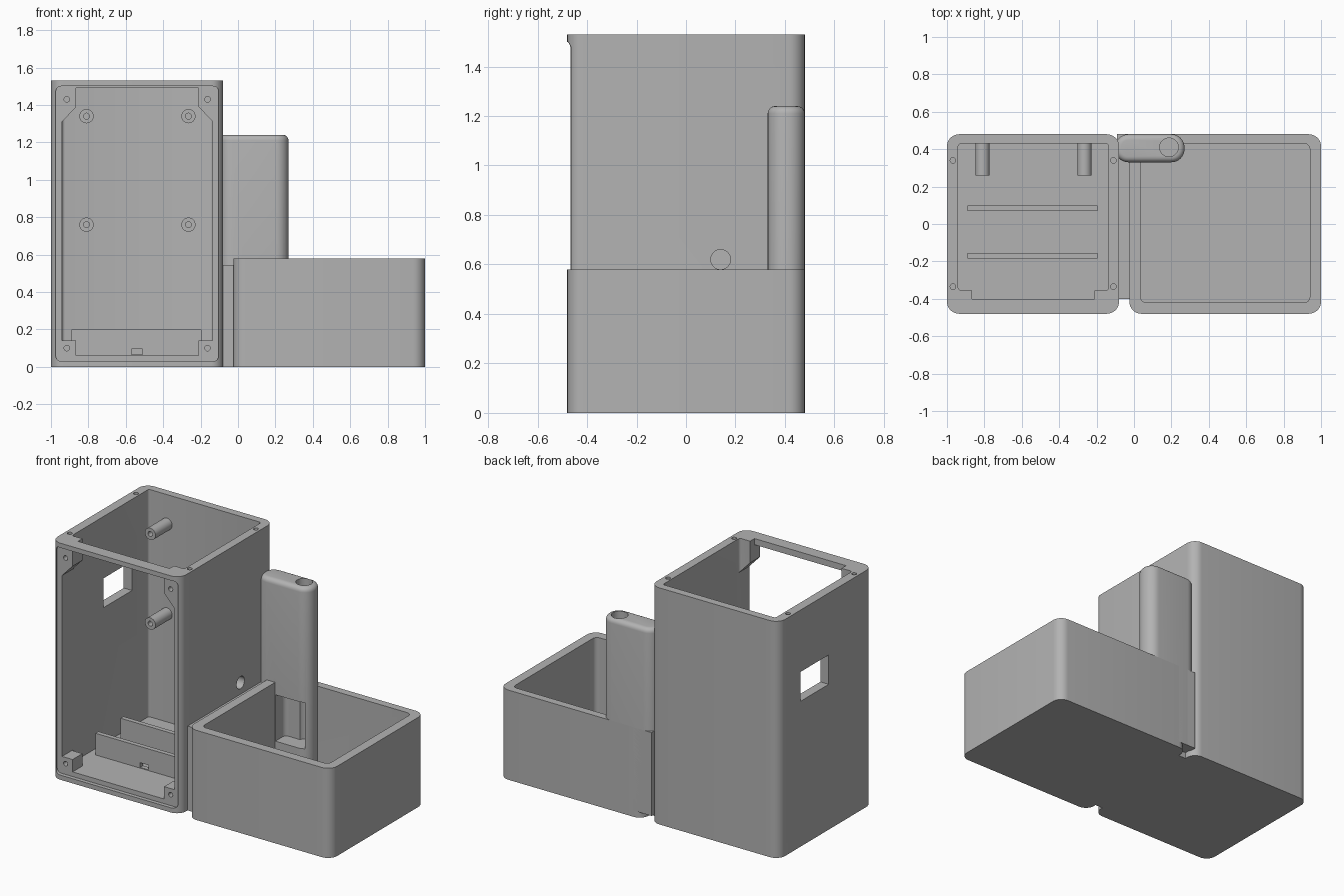
import bpy
import bmesh
from math import cos, sin, pi
from mathutils import Matrix, Vector

if "Cube" in bpy.data.objects:
    bpy.data.objects.remove(bpy.data.objects["Cube"], do_unlink=True)

grey = bpy.data.materials.new("plain grey")
grey.use_nodes = True
grey.diffuse_color = (0.45, 0.45, 0.45, 1)
grey.node_tree.nodes["Principled BSDF"].inputs["Base Color"].default_value = grey.diffuse_color


def rounded(u0, u1, v0, v1, r, steps=8):
    """Outline of a rectangle with rounded corners."""
    centres = ((u1 - r, v1 - r), (u0 + r, v1 - r), (u0 + r, v0 + r), (u1 - r, v0 + r))
    return [(cu + r * cos((q + i / steps) * pi / 2), cv + r * sin((q + i / steps) * pi / 2))
            for q, (cu, cv) in enumerate(centres) for i in range(steps + 1)]


def rect(u0, u1, v0, v1):
    return [(u0, v0), (u1, v0), (u1, v1), (u0, v1)]


def circle(u, v, r, n=32):
    return [(u + r * cos(2 * pi * i / n), v + r * sin(2 * pi * i / n)) for i in range(n)]


def prism(name, outline, lo, hi, axis="z", top_round=0):
    """Extrude an outline along an axis; the other two axes stay in x, y, z order."""
    place = {"z": lambda u, v, w: (u, v, w),
             "y": lambda u, v, w: (u, w, v),
             "x": lambda u, v, w: (w, u, v)}[axis]
    bm = bmesh.new()
    base = bm.faces.new([bm.verts.new(place(u, v, lo)) for u, v in outline])
    out = bmesh.ops.extrude_face_region(bm, geom=[base])
    shift = Vector(place(0, 0, hi - lo))
    bmesh.ops.translate(bm, vec=shift, verts=[g for g in out["geom"] if isinstance(g, bmesh.types.BMVert)])
    bmesh.ops.remove_doubles(bm, verts=bm.verts, dist=0.0001)
    bmesh.ops.recalc_face_normals(bm, faces=bm.faces)
    if top_round:
        rim = [e for e in bm.edges if all(v.co.z > hi - 0.001 for v in e.verts)]
        bmesh.ops.bevel(bm, geom=rim, offset=top_round, segments=5, profile=0.5, affect="EDGES")
    mesh = bpy.data.meshes.new(name)
    bm.to_mesh(mesh)
    bm.free()
    mesh.materials.append(grey)
    ob = bpy.data.objects.new(name, mesh)
    bpy.context.collection.objects.link(ob)
    return ob


def activate(ob):
    bpy.ops.object.select_all(action="DESELECT")
    ob.select_set(True)
    bpy.context.view_layer.objects.active = ob


def cut(ob, *shape, **options):
    """Subtract a prism from an object."""
    tool = prism("cutter", *shape, **options)
    tool.hide_render = True
    activate(ob)
    mod = ob.modifiers.new("cut", "BOOLEAN")
    mod.operation, mod.solver, mod.object = "DIFFERENCE", "EXACT", tool
    bpy.ops.object.modifier_apply(modifier=mod.name)
    bpy.data.objects.remove(tool, do_unlink=True)


# Tall enclosure, open at the front and top
L, R = -0.94, -0.135
case = prism("tall_enclosure", rounded(-1, -0.08, -0.48, 0.48, 0.065), 0, 1.53)
cut(case, rounded(L, R, -0.355, 0.43, 0.015, 3), 0.06, 1.7)
# Recess for the front cover
cut(case, rounded(-0.975, -0.103, 0.03, 1.50, 0.03), -0.6, -0.455, axis="y")
# Front opening that leaves four corner blocks
il, ir = L + 0.075, R - 0.075
cut(case, [(il, 0.06), (ir, 0.06), (ir, 0.14), (R, 0.14), (R, 1.31), (ir, 1.39),
           (ir, 1.49), (il, 1.49), (il, 1.39), (L, 1.31), (L, 0.14), (il, 0.14)],
    -0.6, -0.3, axis="y")
# Wider notch in the top rim
cut(case, rect(il, ir, -0.40, -0.3), 1.4, 1.7)
# Screw holes in the front blocks and the top rim
for x in (-0.915, -0.163):
    for z in (0.10, 1.43):
        cut(case, circle(x, z, 0.015, 16), -0.6, -0.38, axis="y")
for x in (-0.968, -0.11):
    for y in (-0.335, 0.34):
        cut(case, circle(x, y, 0.015, 16), 1.43, 1.7)
# Side window and hose hole
cut(case, rect(-0.03, 0.26, 0.94, 1.13), -1.1, -0.9, axis="x")
cut(case, circle(0.14, 0.62, 0.04), -0.2, 0, axis="x")
parts = [case]

# Circuit board standoffs on the back wall
for x in (-0.81, -0.265):
    for z in (0.76, 1.34):
        post = prism("standoff", circle(x, z, 0.038), 0.26, 0.435, axis="y")
        cut(post, circle(x, z, 0.016, 16), 0.2, 0.38, axis="y")
        parts.append(post)

# Rails on the enclosure floor
front_rail = prism("front_rail", rect(-0.89, -0.195, -0.185, -0.155), 0.055, 0.2)
cut(front_rail, rect(-0.57, -0.51, 0.065, 0.095), -0.3, 0, axis="y")
back_rail = prism("back_rail", rect(-0.89, -0.195, 0.07, 0.10), 0.055, 0.2)
parts += [front_rail, back_rail]

# Open bin and the web joining it to the enclosure
tank = prism("open_bin", rounded(-0.025, 1, -0.48, 0.48, 0.065), 0, 0.58)
cut(tank, rounded(0.035, 0.94, -0.42, 0.43, 0.03), 0.06, 0.8)
web = prism("joining_web", rect(-0.10, 0.0, -0.40, 0.40), 0, 0.545)
parts += [tank, web]

# Hose column with a bore and a lower intake opening
column = prism("hose_column", rounded(-0.10, 0.27, 0.33, 0.48, 0.07), 0.04, 1.24, top_round=0.03)
cut(column, rect(0.036, 0.24, 0.2, 0.43), 0.2, 0.5)
for ob in (column, tank):
    cut(ob, circle(0.187, 0.41, 0.05), 0.2, 1.4)
# Square off the column foot beside the bin
foot = prism("column_foot", rect(-0.09, 0.035, 0.38, 0.48), 0.04, 0.579)
parts += [column, foot]

for ob in parts:
    activate(ob)
    bpy.ops.object.shade_smooth_by_angle(angle=pi / 6)
